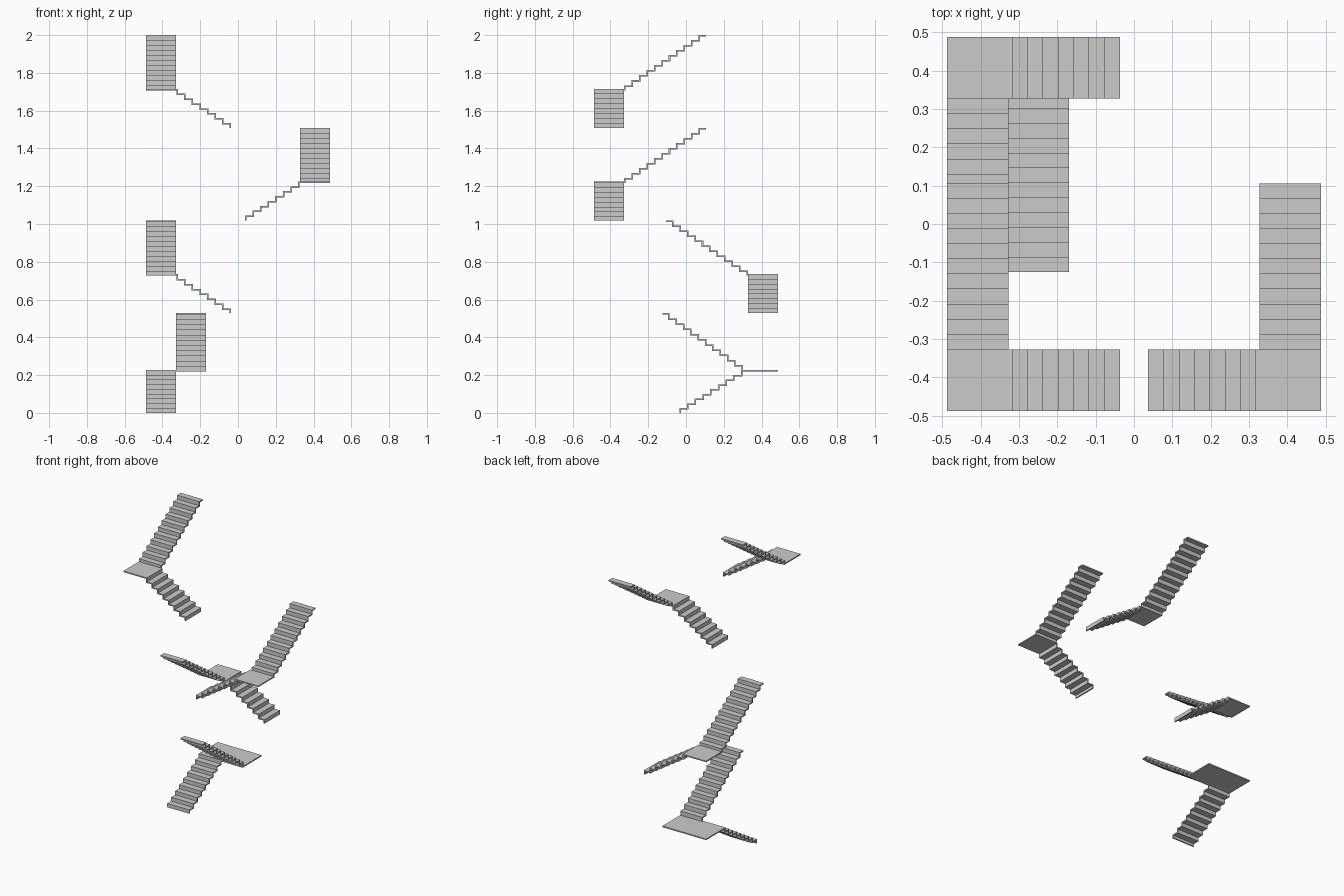
import bpy, bmesh
from mathutils import Vector

if "Cube" in bpy.data.objects:
    bpy.data.objects.remove(bpy.data.objects["Cube"])

T = 0.008   # plate thickness


def flight(name, start, run, across, treads, risers, tread, rise):
    """Folded-plate stair: zigzag profile along run, extruded along across."""
    top, low = [(0, 0)], [(T, 0)]
    for i in range(risers):
        z = (i + 1) * rise
        top.append((i * tread, z))
        low.append((i * tread + T, z - T))
        if i < treads:
            top.append(((i + 1) * tread, z))
            # the last tread stops flush, others meet the next riser's back
            d = T if i + 1 < risers else 0
            low.append(((i + 1) * tread + d, z - T))
    s, r, a = Vector(start), Vector(run), Vector(across)
    bm = bmesh.new()

    def ring(off):
        return [[bm.verts.new(s + r * u + Vector((0, 0, w)) + off) for u, w in line]
                for line in (top, low)]
    (ta, la), (tb, lb) = ring(Vector((0, 0, 0))), ring(a)
    for i in range(len(top) - 1):
        bm.faces.new((ta[i], ta[i + 1], tb[i + 1], tb[i]))
        bm.faces.new((la[i], la[i + 1], lb[i + 1], lb[i]))
        bm.faces.new((ta[i], ta[i + 1], la[i + 1], la[i]))
        bm.faces.new((tb[i], tb[i + 1], lb[i + 1], lb[i]))
    for i in (0, -1):
        bm.faces.new((ta[i], tb[i], lb[i], la[i]))
    finish(name, bm)


def slab(name, x0, x1, y0, y1, z):
    """Flat landing with its top at z."""
    bm = bmesh.new()
    bmesh.ops.create_cube(bm, size=1)
    for v in bm.verts:
        v.co = ((x0, x1)[v.co.x > 0], (y0, y1)[v.co.y > 0], (z - T, z)[v.co.z > 0])
    finish(name, bm)


def finish(name, bm):
    bmesh.ops.recalc_face_normals(bm, faces=bm.faces)
    me = bpy.data.meshes.new(name)
    bm.to_mesh(me)
    bm.free()
    bpy.context.collection.objects.link(bpy.data.objects.new(name, me))


E, I, W = 0.487, 0.327, 0.16   # outer edge, inner edge, stair width

# ground staircase, doubling back on a wide landing
Z1, TOP1 = 0.226, 0.528
flight("ground_lower_flight", (-E, -0.035, 0), (0, 1, 0), (W, 0, 0), 8, 9, 0.325 / 8, Z1 / 9)
slab("ground_landing", -E, -0.17, 0.29, E, Z1)
flight("ground_upper_flight", (-I, 0.302, Z1), (0, -1, 0), (I - 0.17, 0, 0),
       11, 11, 0.427 / 11, (TOP1 - Z1) / 11)

# three quarter-turn staircases: name, x side, y side, base height
RISE = (2.0 - TOP1) / 3 / 19
for k, (name, sx, sy) in enumerate((("second", -1, 1), ("third", 1, -1), ("top", -1, -1))):
    z = TOP1 + k * 19 * RISE
    zl = z + 8 * RISE
    flight(name + "_lower_flight", (sx * 0.037, sy * I, z), (sx, 0, 0), (0, sy * W, 0),
           7, 8, (I - 0.010 - 0.037) / 7, RISE)
    slab(name + "_landing", *sorted((sx * (I - 0.010), sx * E)),
         *sorted((sy * I, sy * E)), zl)
    flight(name + "_upper_flight", (sx * I, sy * I, zl - T), (0, -sy, 0), (sx * W, 0, 0),
           11, 11, (I + 0.105) / 11, (11 * RISE + T) / 11)
